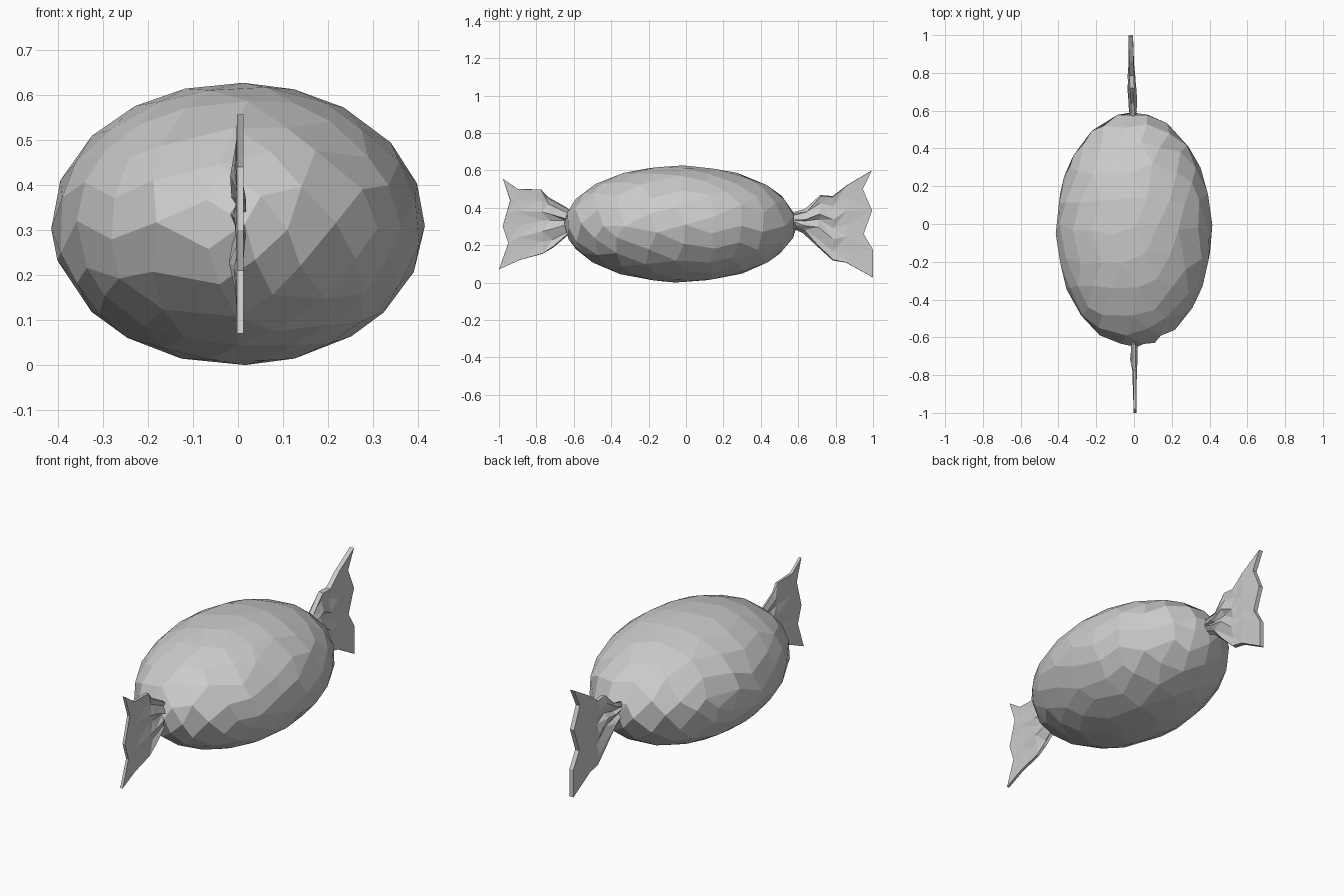
import bpy, bmesh, math, random
from mathutils import Matrix, Vector

cube = bpy.data.objects.get("Cube")
if cube:
    bpy.data.objects.remove(cube, do_unlink=True)
random.seed(4)

grey = bpy.data.materials.new("wrapper grey")
grey.use_nodes = True
grey.diffuse_color = (0.6, 0.6, 0.6, 1)
grey.node_tree.nodes["Principled BSDF"].inputs["Base Color"].default_value = (0.6, 0.6, 0.6, 1)


def add_object(name, bm):
    mesh = bpy.data.meshes.new(name)
    bmesh.ops.recalc_face_normals(bm, faces=bm.faces)
    bm.to_mesh(mesh)
    bm.free()
    mesh.materials.append(grey)
    obj = bpy.data.objects.new(name, mesh)
    bpy.context.collection.objects.link(obj)
    return obj


# Faceted egg-shaped sweet
bm = bmesh.new()
bmesh.ops.create_icosphere(bm, subdivisions=3, radius=1)
for v in bm.verts:
    v.co += Vector([random.uniform(-0.05, 0.05) for _ in range(3)])
    v.co.normalize()
bmesh.ops.rotate(bm, verts=bm.verts, matrix=Matrix.Rotation(math.radians(90), 3, "X"))
bmesh.ops.scale(bm, verts=bm.verts, vec=(0.415, 0.622, 0.3135))
bmesh.ops.translate(bm, verts=bm.verts, vec=(0, -0.03, 0.313))
bmesh.ops.join_triangles(bm, faces=bm.faces, angle_face_threshold=0.6, angle_shape_threshold=0.9)
add_object("sweet_body", bm)


# Twisted wrapper end: a pleated fan between two edge lines and a ragged tip
def wrapper_end(name, lower, upper, tip, x_neck, x_tip, thickness):
    bm = bmesh.new()
    cols = len(tip)
    rows = []
    for r, (a, b) in enumerate(zip(lower, upper)):
        line = [Vector(a).lerp(Vector(b), c / (cols - 1)) for c in range(cols)]
        rows.append(line)
    rows.append([Vector(p) for p in tip])
    grid = []
    for r, line in enumerate(rows):
        k = r / (len(rows) - 1)
        pleat = 0.013 * math.sin(math.pi * min(1, k + 0.15))
        verts = []
        for c, p in enumerate(line):
            inner = 0 < c < cols - 1
            x = x_neck + (x_tip - x_neck) * k
            if inner:
                x += pleat * (-1) ** c * random.uniform(0.5, 1.2)
                p = p + Vector((0, random.uniform(-0.01, 0.01) * (k < 1)))
            verts.append(bm.verts.new((x, p.x, p.y)))
        grid.append(verts)
    for low, high in zip(grid, grid[1:]):
        for c in range(cols - 1):
            a, b, d, e = low[c], low[c + 1], high[c + 1], high[c]
            if c % 2:
                bm.faces.new((a, b, d))
                bm.faces.new((a, d, e))
            else:
                bm.faces.new((a, b, e))
                bm.faces.new((b, d, e))
    obj = add_object(name, bm)
    solid = obj.modifiers.new("foil thickness", "SOLIDIFY")
    solid.thickness = thickness
    solid.offset = 0


wrapper_end(
    "front_wrapper_end",
    [(-0.60, 0.29), (-0.64, 0.25), (-0.71, 0.19), (-0.765, 0.155), (-0.89, 0.12)],
    [(-0.60, 0.36), (-0.64, 0.40), (-0.74, 0.455), (-0.775, 0.497), (-0.90, 0.50)],
    [(-1, 0.07), (-0.975, 0.14), (-0.95, 0.21), (-0.98, 0.30), (-0.96, 0.37),
     (-0.94, 0.44), (-0.98, 0.556)],
    0.0, 0.005, 0.014)
wrapper_end(
    "back_wrapper_end",
    [(0.56, 0.30), (0.63, 0.27), (0.70, 0.20), (0.785, 0.12), (0.855, 0.107)],
    [(0.56, 0.37), (0.64, 0.385), (0.72, 0.465), (0.785, 0.46), (0.86, 0.52)],
    [(1, 0.027), (1, 0.10), (1, 0.175), (0.95, 0.26), (0.995, 0.385),
     (0.945, 0.50), (0.995, 0.60)],
    -0.005, -0.017, 0.024)
